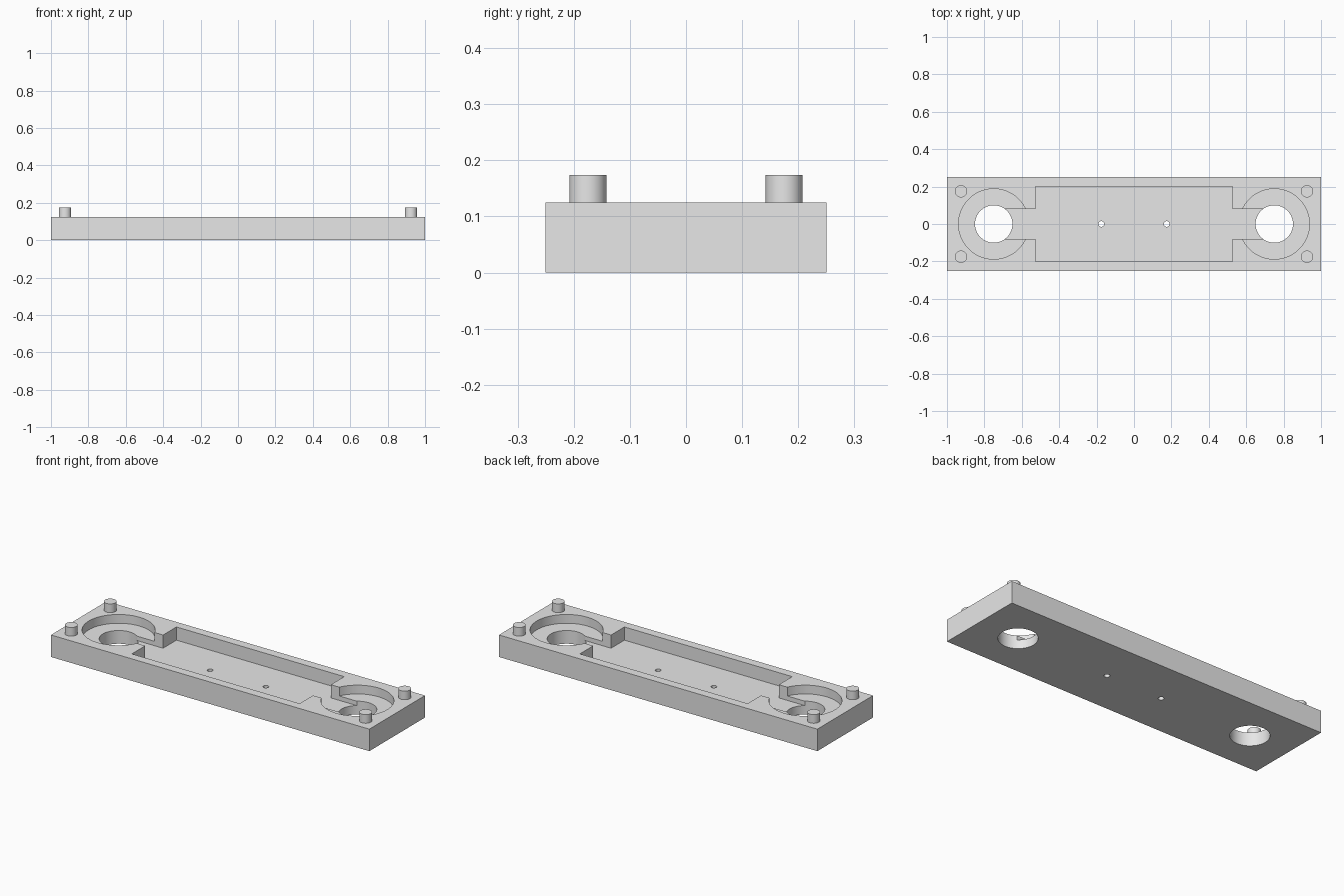
import bpy
import bmesh
import math

if "Cube" in bpy.data.objects:
    bpy.data.objects.remove(bpy.data.objects["Cube"])

THICK, FLOOR, LEDGE = 0.125, 0.05, 0.075
ABOVE, BELOW = 0.2, -0.1
BORE_X = 0.75

grey = bpy.data.materials.new("plain grey")
grey.use_nodes = True
grey.diffuse_color = (0.8, 0.8, 0.8, 1)
grey.node_tree.nodes["Principled BSDF"].inputs["Base Color"].default_value = (0.8, 0.8, 0.8, 1)


def prism(name, outline, z0, z1):
    """Extrude a counter-clockwise outline from z0 to z1."""
    bm = bmesh.new()
    base = bm.faces.new([bm.verts.new((x, y, z0)) for x, y in outline])
    top = bmesh.ops.extrude_face_region(bm, geom=[base])["geom"]
    for v in top:
        if isinstance(v, bmesh.types.BMVert):
            v.co.z = z1
    bmesh.ops.recalc_face_normals(bm, faces=bm.faces)
    mesh = bpy.data.meshes.new(name)
    bm.to_mesh(mesh)
    bm.free()
    mesh.materials.append(grey)
    obj = bpy.data.objects.new(name, mesh)
    bpy.context.collection.objects.link(obj)
    return obj


def rect(x, y):
    return [(-x, -y), (x, -y), (x, y), (-x, y)]


def circle(cx, cy, r, n=64):
    angles = [2 * math.pi * i / n for i in range(n)]
    return [(cx + r * math.cos(a), cy + r * math.sin(a)) for a in angles]


def activate(obj):
    bpy.ops.object.select_all(action="DESELECT")
    obj.select_set(True)
    bpy.context.view_layer.objects.active = obj


def cut(obj, outline, z0, z1=ABOVE):
    cutter = prism("cutter", outline, z0, z1)
    cutter.hide_render = True
    mod = obj.modifiers.new("cut", "BOOLEAN")
    mod.operation, mod.solver, mod.object = "DIFFERENCE", "EXACT", cutter
    activate(obj)
    bpy.ops.object.modifier_apply(modifier=mod.name)
    bpy.data.objects.remove(cutter)


# Base plate with round recesses, a central pocket and its end channels
plate = prism("base_plate", rect(1.0, 0.25), 0, THICK)
for side in (-1, 1):
    cut(plate, circle(side * BORE_X, 0, 0.188), LEDGE)

half = [(BORE_X, -0.08), (BORE_X, 0.08), (0.527, 0.08), (0.527, 0.2)]
lower = [(0.527, -0.2), (0.527, -0.08)]
right = lower + half
cut(plate, right + [(-x, -y) for x, y in right], FLOOR)

# Through holes: large end bores and small centre holes
for side in (-1, 1):
    cut(plate, circle(side * BORE_X, 0, 0.1), BELOW)
    cut(plate, circle(side * 0.175, 0, 0.015, 32), BELOW)

# Locating pegs at the corners
parts = [plate]
for sx, end in ((-1, "right"), (1, "left")):
    for sy, face in ((-1, "front"), (1, "back")):
        parts.append(prism(f"{face}_{end}_peg", circle(sx * 0.925, sy * 0.175, 0.033, 48), THICK, 0.174))

for part in parts:
    activate(part)
    bpy.ops.object.shade_smooth_by_angle(angle=math.radians(30))
